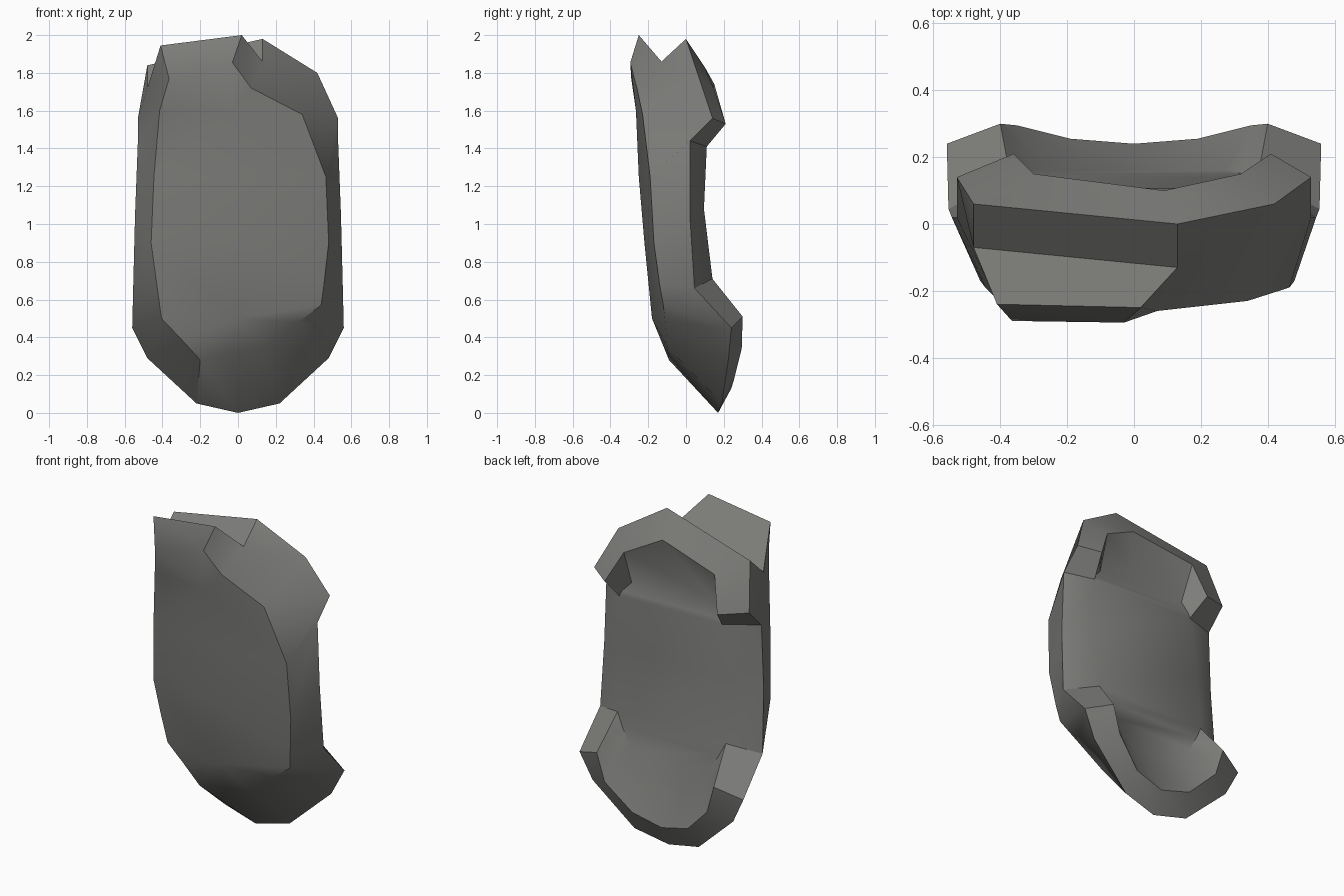
import bpy, bmesh
from mathutils import Vector

if "Cube" in bpy.data.objects:
    bpy.data.objects.remove(bpy.data.objects["Cube"])


def ring(center_and_side, top):
    """Closed loop: lower side points are mirrored, the top part is uneven."""
    left = [(-x, y, z) for x, y, z in reversed(center_and_side[1:])]
    return center_and_side + top + left


# Outer rim, inner lip and cavity floor: bottom centre, right side, crown, left side
outer = ring(
    [(0, .17, 0), (.22, .19, .05), (.48, .225, .29), (.56, .24, .45),
     (.555, .045, .66), (.545, .02, 1.05)],
    [(.53, .02, 1.44), (.53, .14, 1.56), (.42, .06, 1.80), (.13, 0, 1.98),
     (-.48, .06, 1.84), (-.53, .14, 1.56), (-.53, .02, 1.44)])
inner = ring(
    [(0, .24, .13), (.19, .255, .18), (.35, .295, .34), (.40, .30, .51),
     (.37, .14, .71), (.385, .095, 1.08)],
    [(.38, .11, 1.41), (.41, .21, 1.53), (.32, .15, 1.71), (.09, .10, 1.83),
     (-.30, .15, 1.74), (-.36, .21, 1.53), (-.32, .105, 1.42)])
floor = ring(
    [(0, .19, .33), (.15, .18, .37), (.27, .16, .53), (.33, .15, .63),
     (.37, .14, .71), (.385, .095, 1.08)],
    [(.38, .11, 1.41), (.37, .10, 1.44), (.315, .08, 1.50), (.08, .07, 1.61),
     (-.28, .08, 1.52), (-.315, .10, 1.45), (-.32, .105, 1.42)])
# Edge of the front plate, slightly skewed
front = [(-.03, -.095, .315), (.14, -.10, .35), (.32, -.11, .48), (.44, -.12, .57),
         (.455, -.14, .68), (.48, -.17, .90), (.465, -.19, 1.25), (.34, -.23, 1.58),
         (.07, -.26, 1.72), (-.03, -.295, 1.855), (-.365, -.29, 1.77),
         (-.415, -.22, 1.60), (-.445, -.19, 1.25), (-.46, -.17, .90),
         (-.43, -.14, .68), (-.405, -.11, .50), (-.30, -.10, .39), (-.20, -.09, .28)]

bm = bmesh.new()


def verts(points):
    return [bm.verts.new(p) for p in points]


def face(*vs):
    return bm.faces.new(vs)


o, i, f, p = map(verts, (outer, inner, floor, front))
n = len(o)

# Rim, cavity wall and outer side
for a in range(n):
    b = (a + 1) % n
    face(o[a], o[b], i[b], i[a])
    face(i[a], i[b], f[b], f[a])
    if a not in (8, 9, 10):
        face(p[a], p[b], o[b], o[a])

# Cavity floor, strips from side to side
face(f[0], f[1], f[17])
for a in range(1, 8):
    face(f[a], f[a + 1], f[n - a - 1], f[n - a])
face(f[8], f[9], f[10])

# Crest and valley across the crown
crest_r, crest_l, valley_r, valley_l = verts(
    [(.02, -.25, 2.0), (-.41, -.24, 1.945), (.13, -.13, 1.86), (-.48, -.07, 1.72)])
face(p[9], p[10], crest_l, crest_r)
face(crest_r, crest_l, valley_l, valley_r)
face(valley_r, valley_l, o[10], o[9])
face(p[8], p[9], crest_r, valley_r)
face(p[8], valley_r, o[8])
face(valley_r, o[9], o[8])
face(p[10], p[11], valley_l, crest_l)
face(valley_l, p[11], o[11])
face(valley_l, o[11], o[10])

# Bulging front plate around a central ridge
low, mid, high, top = verts(
    [(0, -.18, .50), (0, -.22, .90), (0, -.25, 1.25), (-.04, -.265, 1.60)])
for a in (15, 16, 17, 0, 1, 2):
    face(p[a], low, p[(a + 1) % n])
face(p[3], low, mid, p[5], p[4])
face(p[15], p[14], p[13], mid, low)
for a, c, d in ((5, mid, high), (6, high, top)):
    face(p[a], c, d, p[a + 1])
    face(p[n - a], p[n - a - 1], d, c)
for a in (7, 8, 9, 10):
    face(p[a], top, p[a + 1])

bmesh.ops.remove_doubles(bm, verts=bm.verts, dist=.0005)
bmesh.ops.recalc_face_normals(bm, faces=bm.faces)

mesh = bpy.data.meshes.new("armor_pad")
bm.to_mesh(mesh)
bm.free()
pad = bpy.data.objects.new("armor_pad", mesh)
bpy.context.collection.objects.link(pad)

grey = bpy.data.materials.new("dull grey")
grey.diffuse_color = (.21, .21, .20, 1)
grey.use_nodes = True
grey.node_tree.nodes["Principled BSDF"].inputs["Base Color"].default_value = grey.diffuse_color
mesh.materials.append(grey)

# Soft shading with crisp rim edges
bpy.context.view_layer.objects.active = pad
pad.select_set(True)
bpy.ops.object.shade_smooth_by_angle(angle=.52)
